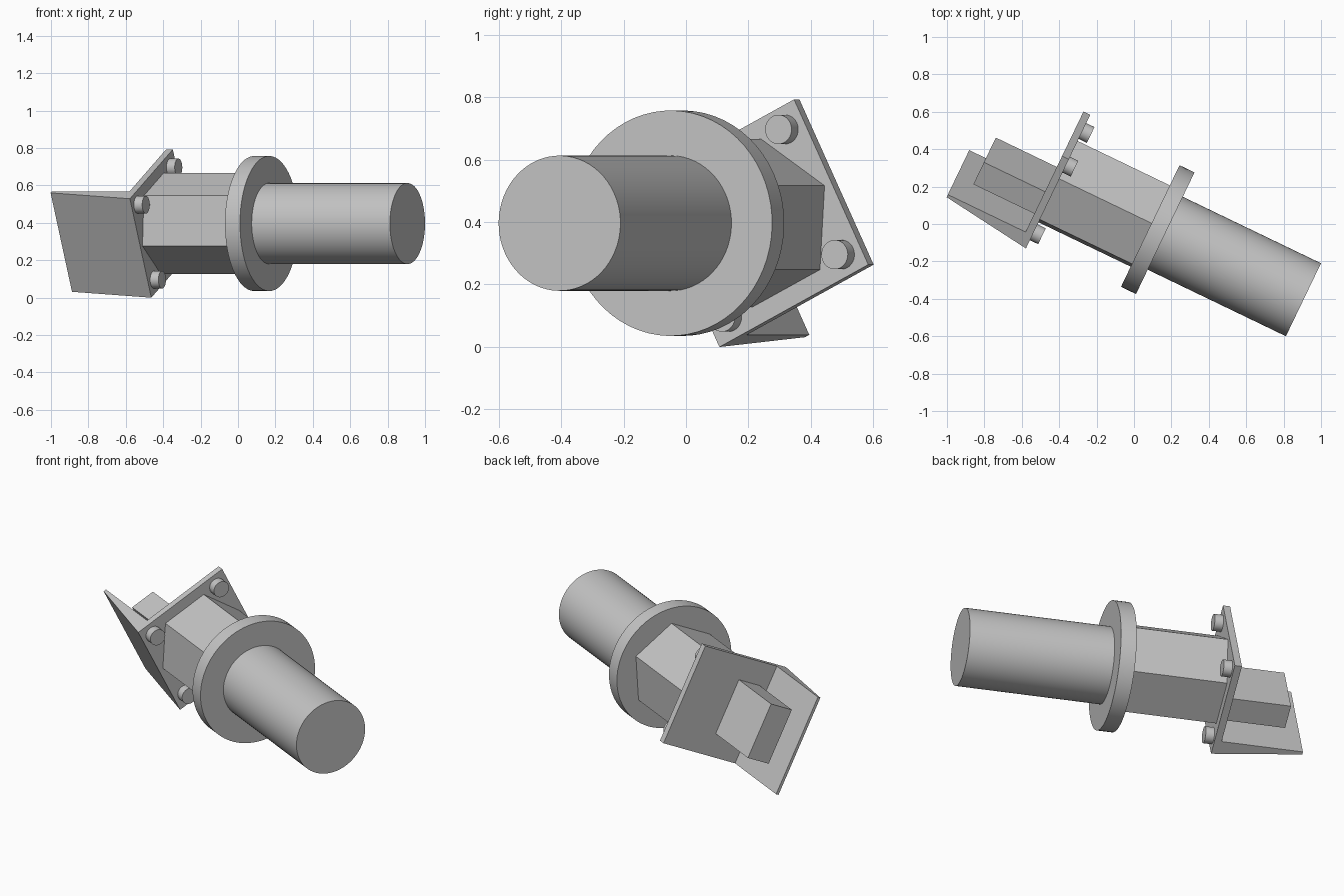
import bpy, bmesh, math
from mathutils import Matrix, Vector

cube = bpy.data.objects.get("Cube")
if cube:
    bpy.data.objects.remove(cube, do_unlink=True)

# One plain grey for the whole tool
grey = bpy.data.materials.new("plain_grey")
grey.use_nodes = True
colour = (0.55, 0.55, 0.55, 1)
grey.diffuse_color = colour
grey.node_tree.nodes["Principled BSDF"].inputs["Base Color"].default_value = colour

# Working frame: x runs along the shaft, y and z are the sides of the square plate
FRAME = (Matrix.Rotation(math.radians(-25.7), 4, 'Z')
         @ Matrix.Translation((0, 0.028, 0.396))
         @ Matrix.Rotation(math.radians(26.5), 4, 'X'))


def prism(name, points, offset, smooth=False):
    """Extrude a closed outline by an offset and place it in the frame."""
    bm = bmesh.new()
    face = bm.faces.new([bm.verts.new(p) for p in points])
    new = bmesh.ops.extrude_face_region(bm, geom=[face])["geom"]
    bmesh.ops.translate(bm, vec=Vector(offset),
                        verts=[g for g in new if isinstance(g, bmesh.types.BMVert)])
    bmesh.ops.recalc_face_normals(bm, faces=bm.faces)
    mesh = bpy.data.meshes.new(name)
    bm.to_mesh(mesh)
    bm.free()
    obj = bpy.data.objects.new(name, mesh)
    obj.matrix_world = FRAME
    mesh.materials.append(grey)
    bpy.context.collection.objects.link(obj)
    if smooth:
        bpy.ops.object.select_all(action='DESELECT')
        obj.select_set(True)
        bpy.context.view_layer.objects.active = obj
        bpy.ops.object.shade_smooth_by_angle(angle=math.radians(30))
    return obj


def rod(name, x0, x1, radius, sides=64, y=0, z=0):
    """Regular prism or cylinder along the shaft axis."""
    ring = [(x0, y + radius * math.cos(math.tau * i / sides),
             z + radius * math.sin(math.tau * i / sides)) for i in range(sides)]
    return prism(name, ring, (x1 - x0, 0, 0), sides > 6)


# Shaft, round flange and hexagonal neck
rod("shaft", 0.172, 0.992, 0.2165)
rod("flange", 0.083, 0.172, 0.361)
rod("hex_neck", -0.464, 0.083, 0.2695, sides=6)

# Square plate with a tapering blade along one edge
half = 0.2956
profile = [(-0.464, -half), (-0.464, half), (-0.504, half),
           (-0.504, -0.208), (-0.965, -0.208), (-0.965, -0.225)]
prism("plate_and_blade", [(x, y, -half) for x, y in profile], (0, 0, 2 * half))

# Block on the back of the plate
block = [(-0.504, y, z) for y, z in
         ((-0.152, -0.164), (-0.006, -0.164), (-0.006, 0.164), (-0.152, 0.164))]
prism("back_block", block, (-0.362, 0, 0))

# Bolt at each corner of the plate
for sy in (-1, 1):
    for sz in (-1, 1):
        rod("bolt", -0.464, -0.415, 0.047, 32, sy * 0.224, sz * 0.224)
